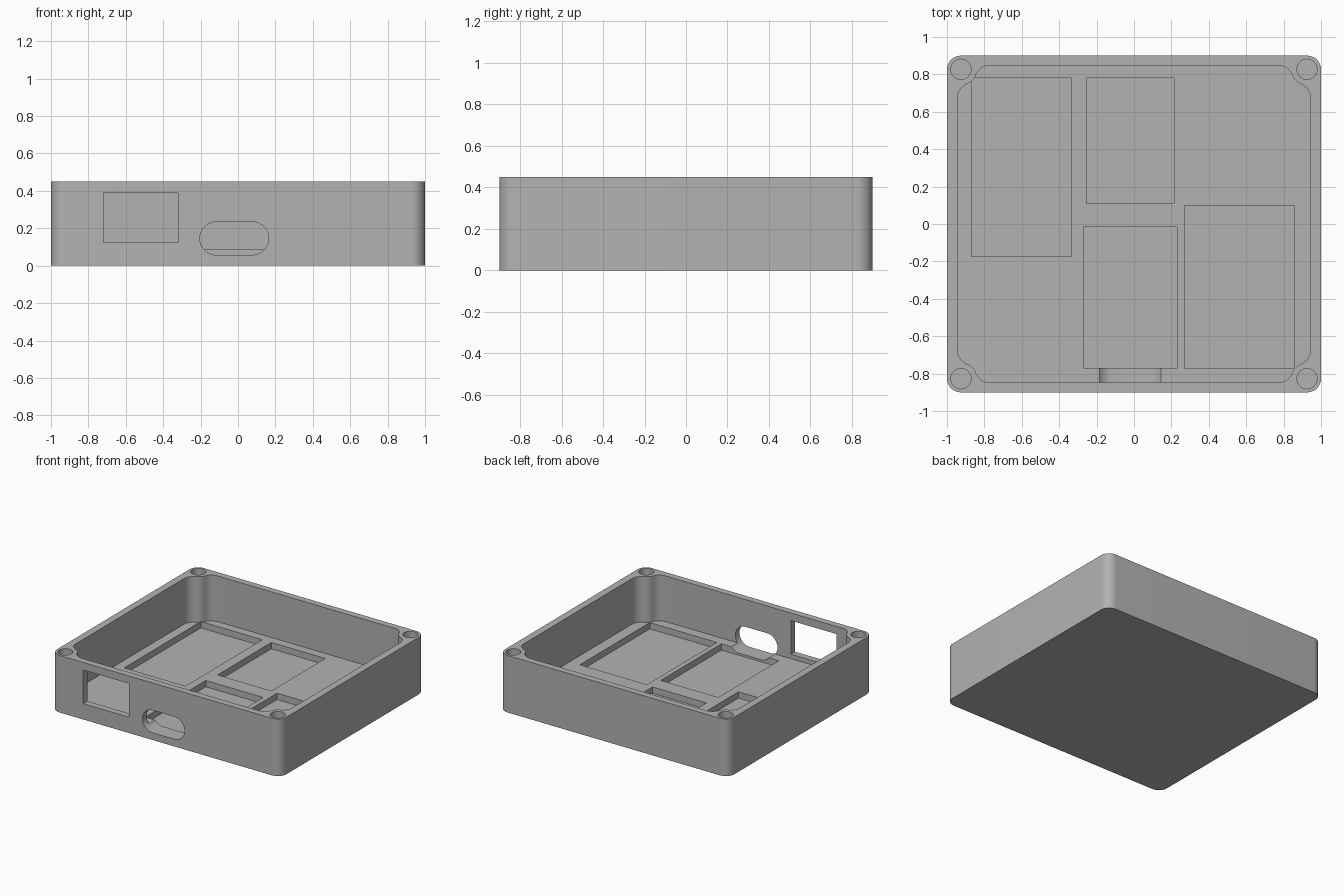
import bpy, bmesh
from math import pi, cos, sin, atan2, hypot, sqrt, radians

cube = bpy.data.objects.get("Cube")
if cube:
    bpy.data.objects.remove(cube, do_unlink=True)

HX, HY, HEIGHT = 1.0, 0.9, 0.45
FLOOR, POCKET_Z = 0.09, 0.04
IN_X, IN_Y = 0.943, 0.848            # half size of the cavity
HOLE_X, HOLE_Y, HOLE_R = 0.925, 0.827, 0.054
BOSS_R, FILLET = 0.085, 0.08

grey = bpy.data.materials.new("plain grey")
grey.use_nodes = True
colour = (0.45, 0.45, 0.45, 1)
grey.diffuse_color = colour
grey.node_tree.nodes["Principled BSDF"].inputs["Base Color"].default_value = colour


def arc(cx, cy, r, a0, a1, n=10):
    steps = [a0 + (a1 - a0) * i / n for i in range(n + 1)]
    return [(cx + r * cos(a), cy + r * sin(a)) for a in steps]


def prism(name, outline, lo, hi, along_y=False):
    """Extrude a 2D outline upwards, or along y when it is drawn in x and z."""
    def place(u, v, t):
        return (u, t, v) if along_y else (u, v, t)
    bm = bmesh.new()
    face = bm.faces.new([bm.verts.new(place(u, v, lo)) for u, v in outline])
    top = bmesh.ops.extrude_face_region(bm, geom=[face])["geom"]
    shift = place(0, 0, hi - lo)
    bmesh.ops.translate(bm, vec=shift,
                        verts=[g for g in top if isinstance(g, bmesh.types.BMVert)])
    bmesh.ops.recalc_face_normals(bm, faces=bm.faces)
    mesh = bpy.data.meshes.new(name)
    bm.to_mesh(mesh)
    bm.free()
    mesh.materials.append(grey)
    obj = bpy.data.objects.new(name, mesh)
    bpy.context.collection.objects.link(obj)
    return obj


def rect(x0, x1, y0, y1):
    return [(x0, y0), (x1, y0), (x1, y1), (x0, y1)]


def four_corners(quarter):
    """Mirror a counter-clockwise +x +y corner outline into a closed loop."""
    back = quarter[::-1]
    return (quarter + [(-x, y) for x, y in back]
            + [(-x, -y) for x, y in quarter] + [(x, -y) for x, y in back])


def cavity_corner():
    """Wall fillet, bulge around the screw boss, then the other wall fillet."""
    reach = BOSS_R + FILLET
    ax = IN_X - FILLET
    ay = HOLE_Y - sqrt(reach ** 2 - (HOLE_X - ax) ** 2)
    by = IN_Y - FILLET
    bx = HOLE_X - sqrt(reach ** 2 - (HOLE_Y - by) ** 2)
    ta = atan2(HOLE_Y - ay, HOLE_X - ax)
    tb = atan2(HOLE_Y - by, HOLE_X - bx)
    return (arc(ax, ay, FILLET, 0, ta)
            + arc(HOLE_X, HOLE_Y, BOSS_R, ta - pi, tb - pi)[1:-1]
            + arc(bx, by, FILLET, tb, pi / 2))


# Outer shell
R = 0.075
case = prism("enclosure_base", four_corners(arc(HX - R, HY - R, R, 0, pi / 2, 12)), 0, HEIGHT)

# Main cavity with corner bosses
cutters = [prism("cavity_cutter", four_corners(cavity_corner()), FLOOR, HEIGHT + 0.1)]

# Recessed pockets in the floor
for box in [(-0.87, -0.335, -0.175, 0.78), (-0.255, 0.215, 0.11, 0.78),
            (-0.27, 0.23, -0.77, -0.015), (0.27, 0.855, -0.77, 0.10)]:
    cutters.append(prism("pocket_cutter", rect(*box), POCKET_Z, FLOOR + 0.001))

# Blind screw holes
for sx in (-1, 1):
    for sy in (-1, 1):
        ring = arc(sx * HOLE_X, sy * HOLE_Y, HOLE_R, 0, 2 * pi, 32)[:-1]
        cutters.append(prism("screw_hole_cutter", ring, 0.2, HEIGHT + 0.1))

# Front openings: rectangular window and rounded slot
cutters.append(prism("window_cutter", rect(-0.72, -0.32, 0.125, 0.39), -1, -0.75, True))
slot = (arc(0.075, 0.146, 0.089, -pi / 2, pi / 2, 14)
        + arc(-0.115, 0.146, 0.089, pi / 2, 3 * pi / 2, 14))
cutters.append(prism("slot_cutter", slot, -1, -0.72, True))

for cutter in cutters:
    cutter.hide_render = True
    mod = case.modifiers.new(cutter.name, "BOOLEAN")
    mod.operation, mod.solver, mod.object = "DIFFERENCE", "EXACT", cutter

# Bake the cuts and remove the cutters
graph = bpy.context.evaluated_depsgraph_get()
cut_mesh = bpy.data.meshes.new_from_object(case.evaluated_get(graph))
case.modifiers.clear()
case.data = cut_mesh
for cutter in cutters:
    bpy.data.objects.remove(cutter, do_unlink=True)

bpy.ops.object.select_all(action="DESELECT")
case.select_set(True)
bpy.context.view_layer.objects.active = case
bpy.ops.object.shade_smooth_by_angle(angle=radians(30))
